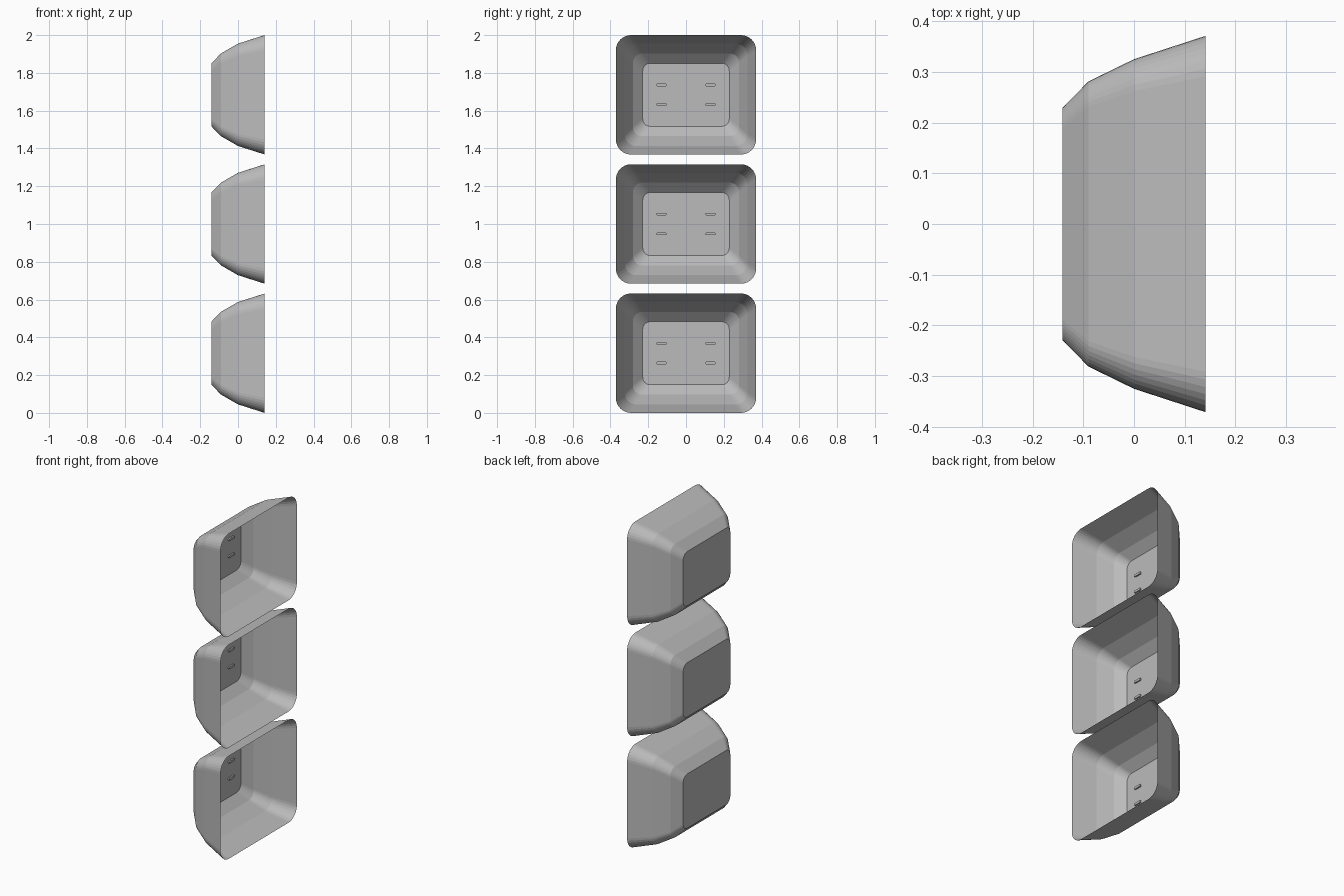
import bpy
import bmesh
from math import sin, cos, pi

cube = bpy.data.objects.get("Cube")
if cube:
    bpy.data.objects.remove(cube, do_unlink=True)

grey = bpy.data.materials.new("plain grey")
grey.use_nodes = True
grey.diffuse_color = (0.5, 0.5, 0.5, 1)
grey.node_tree.nodes["Principled BSDF"].inputs["Base Color"].default_value = (0.5, 0.5, 0.5, 1)


def rounded_loop(bm, x, half_y, half_z, radius, steps, cy=0, cz=0):
    """Ring of vertices around a rounded rectangle facing along x."""
    ring = []
    corners = ((1, 1), (-1, 1), (-1, -1), (1, -1))
    for quarter, (sy, sz) in enumerate(corners):
        for i in range(steps + 1):
            a = (quarter + i / steps) * pi / 2
            ring.append(bm.verts.new((x,
                                      cy + sy * (half_y - radius) + radius * cos(a),
                                      cz + sz * (half_z - radius) + radius * sin(a))))
    return ring


def bridge(bm, a, b):
    for i in range(len(a)):
        j = (i + 1) % len(a)
        bm.faces.new((a[i], a[j], b[j], b[i]))


def finish(bm, name, z):
    mesh = bpy.data.meshes.new(name)
    bmesh.ops.recalc_face_normals(bm, faces=bm.faces)
    bm.to_mesh(mesh)
    bm.free()
    mesh.materials.append(grey)
    obj = bpy.data.objects.new(name, mesh)
    obj.location.z = z
    bpy.context.collection.objects.link(obj)


# Sections from the closed base to the open rim: x, half y, half z, corner radius
SECTIONS = ((-0.141, 0.229, 0.167, 0.04),
            (-0.09, 0.281, 0.219, 0.05),
            (0.0, 0.325, 0.271, 0.063),
            (0.141, 0.371, 0.316, 0.08))


def tray(name, z):
    bm = bmesh.new()
    rings = [rounded_loop(bm, *s, steps=8) for s in SECTIONS]
    bm.faces.new(rings[0])
    for a, b in zip(rings, rings[1:]):
        bridge(bm, a, b)
    finish(bm, name, z)


def floor_tabs(name, z):
    """Four small raised tabs on the inside of the base."""
    bm = bmesh.new()
    for y in (-0.13, 0.13):
        for dz in (-0.052, 0.052):
            low, high = (rounded_loop(bm, x, 0.026, 0.007, 0.004, 3, y, dz)
                         for x in (-0.14, -0.131))
            bridge(bm, low, high)
            bm.faces.new(high)
    finish(bm, name, z)


# Stack of three identical trays
for label, z in (("lower", 0.316), ("middle", 1.0), ("upper", 1.684)):
    tray(label + "_tray", z)
    floor_tabs(label + "_floor_tabs", z)
